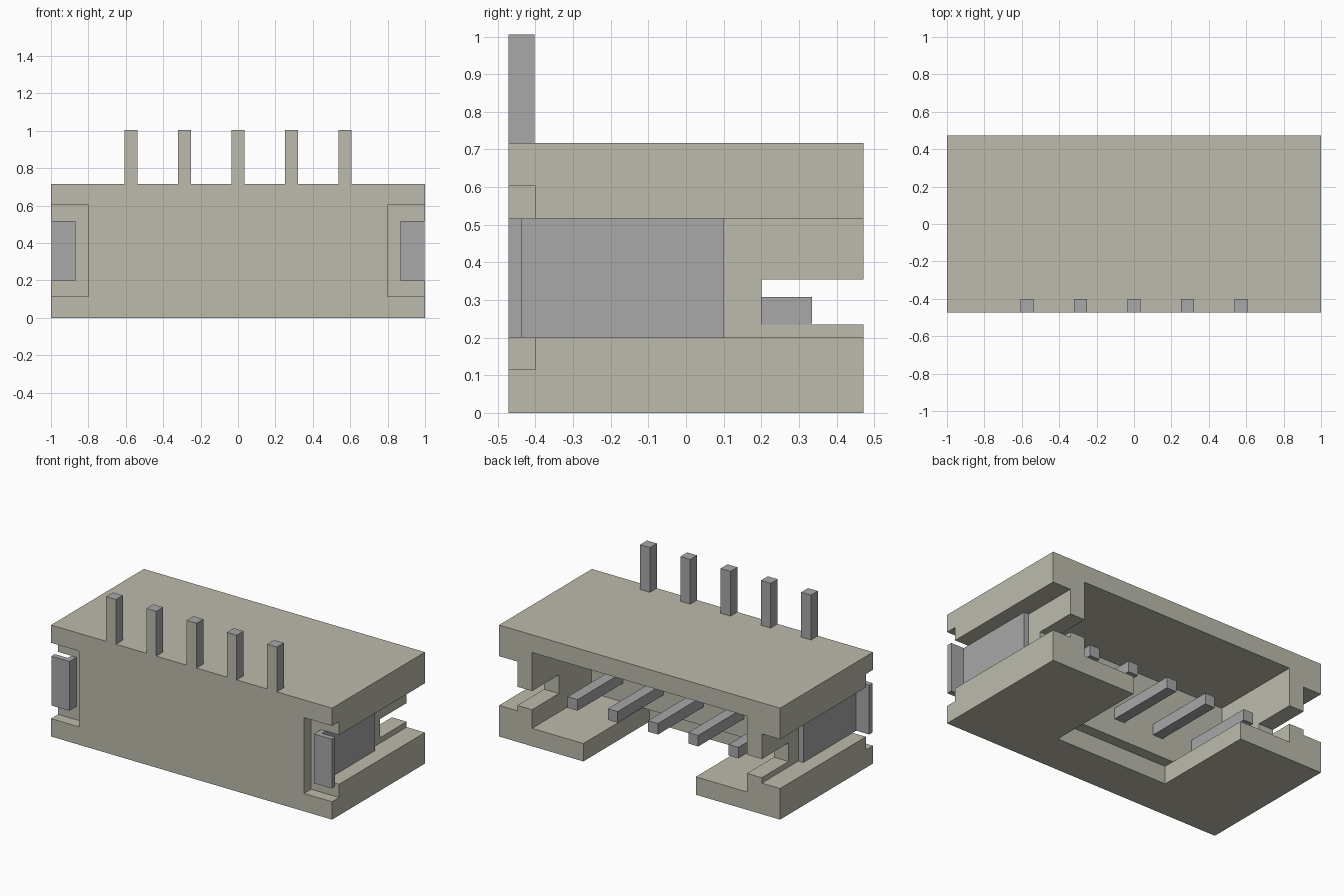
import bpy
import bmesh

cube = bpy.data.objects.get("Cube")
if cube:
    bpy.data.objects.remove(cube, do_unlink=True)


def material(name, rgb):
    m = bpy.data.materials.new(name)
    m.use_nodes = True
    col = (*rgb, 1.0)
    m.diffuse_color = col
    m.node_tree.nodes["Principled BSDF"].inputs["Base Color"].default_value = col
    return m


BEIGE = material("beige_plastic", (0.508, 0.497, 0.413))
GREY = material("grey_metal", (0.392, 0.392, 0.392))


def box(name, x, y, z, *mats):
    """Axis-aligned box from (min, max) pairs."""
    bm = bmesh.new()
    bmesh.ops.create_cube(bm, size=1)
    for v in bm.verts:
        v.co = [r[0] if c < 0 else r[1] for c, r in zip(v.co, (x, y, z))]
    mesh = bpy.data.meshes.new(name)
    bm.to_mesh(mesh)
    bm.free()
    for m in mats:
        mesh.materials.append(m)
    ob = bpy.data.objects.new(name, mesh)
    bpy.context.collection.objects.link(ob)
    return ob


def span(a, b, side):
    return tuple(sorted((a * side, b * side)))


D = 0.472          # half depth
OUT = 0.6          # cutters reach past the block

# Housing block
housing = box("housing", (-1, 1), (-D, D), (0, 0.717), BEIGE)

# Rear cavity and the opening in its floor
cuts = [((-0.765, 0.765), (-0.13, OUT), (0.115, 0.603)),
        ((-0.40, 0.40), (-0.20, OUT), (-0.1, 0.115))]
for s in (1, -1):
    cuts += [(span(0.87, 1.1, s), (-OUT, OUT), (0.20, 0.517)),       # side groove
             (span(0.80, 1.1, s), (-OUT, -0.40), (0.115, 0.603)),    # front notch
             (span(0.70, 0.95, s), (0.20, OUT), (0.235, 0.355))]     # rear wall slot

for c in cuts:
    cutter = box("cutter", *c, BEIGE)
    cutter.hide_render = True
    mod = housing.modifiers.new("cut", 'BOOLEAN')
    mod.operation = 'DIFFERENCE'
    mod.solver = 'EXACT'
    mod.object = cutter
    bpy.context.view_layer.objects.active = housing
    bpy.ops.object.modifier_apply(modifier=mod.name)
    bpy.data.objects.remove(cutter, do_unlink=True)

# Contacts: upright tail on top and straight pin inside the cavity
for i in range(5):
    cx = (i - 2) * 0.2865
    px = (cx - 0.035, cx + 0.035)
    tail = box(f"tail_pin_{i + 1}", px, (-D, -0.402), (0.715, 1.005), GREY, BEIGE)
    for p in tail.data.polygons:
        if p.normal.y < -0.5:      # front face matches the housing
            p.material_index = 1
    box(f"mating_pin_{i + 1}", px, (-0.14, 0.335), (0.237, 0.308), GREY)

# Side mounting tabs: plate along the groove with a foot bent outwards
for s, side in ((1, "left"), (-1, "right")):
    box(f"{side}_tab_plate", span(0.87, 0.905, s), (-0.437, 0.10), (0.20, 0.517), GREY)
    box(f"{side}_tab_foot", span(0.87, 0.998, s), (-D, -0.437), (0.20, 0.517), GREY)
